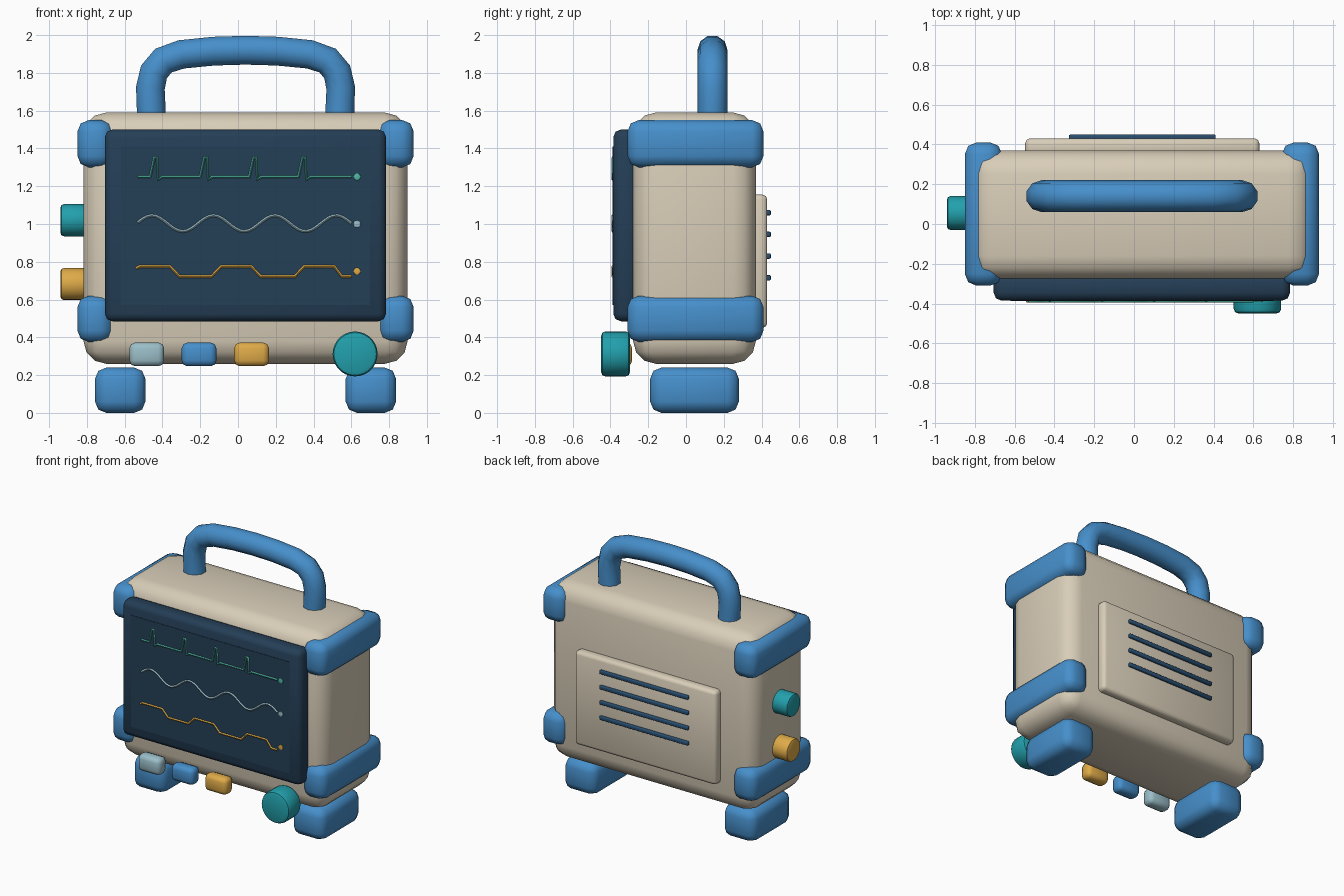
import bpy, bmesh, math
from mathutils import Matrix, Vector

if "Cube" in bpy.data.objects:
    bpy.data.objects.remove(bpy.data.objects["Cube"])


def mat(name, rgb):
    m = bpy.data.materials.new(name)
    lin = [(c / 255 / 12.92) if c < 10 else ((c / 255 + 0.055) / 1.055) ** 2.4 for c in rgb]
    m.diffuse_color = (*lin, 1)
    m.use_nodes = True
    m.node_tree.nodes["Principled BSDF"].inputs["Base Color"].default_value = m.diffuse_color
    return m


CREAM = mat("cream_shell", (216, 205, 184))
BLUE = mat("blue_rubber", (70, 143, 203))
NAVY = mat("navy_screen", (36, 62, 86))
TEAL = mat("teal_plastic", (34, 160, 172))
GOLD = mat("gold_plastic", (222, 170, 72))
PALE = mat("pale_blue", (155, 190, 200))
GREEN = mat("green_trace", (80, 184, 165))
VENT = mat("vent_blue", (40, 78, 112))
CX = 0.04  # shell centre line


def finish(ob, material, angle=60):
    ob.data.materials.clear()
    ob.data.materials.append(material)
    bpy.ops.object.select_all(action='DESELECT')
    ob.select_set(True)
    bpy.context.view_layer.objects.active = ob
    bpy.ops.object.shade_smooth_by_angle(angle=math.radians(angle))
    return ob


def from_bm(name, bm, material, angle=60):
    me = bpy.data.meshes.new(name)
    bm.to_mesh(me)
    bm.free()
    ob = bpy.data.objects.new(name, me)
    bpy.context.collection.objects.link(ob)
    return finish(ob, material, angle)


def box(name, x, y, z, material, bevel=0.0, segs=2):
    """Rounded box from (min, max) ranges."""
    bm = bmesh.new()
    bmesh.ops.create_cube(bm, size=1)
    for v in bm.verts:
        v.co = Vector([(r[0] + r[1]) / 2 + c * (r[1] - r[0]) for r, c in zip((x, y, z), v.co)])
    if bevel:
        bmesh.ops.bevel(bm, geom=bm.edges[:], offset=bevel, segments=segs,
                        profile=0.5, affect='EDGES', clamp_overlap=True)
    return from_bm(name, bm, material)


def knob(name, centre, axis, radius, depth, material, bevel=0.018, sides=28):
    """Disc with softened rims along the given axis."""
    bm = bmesh.new()
    bmesh.ops.create_cone(bm, cap_ends=True, segments=sides, radius1=radius,
                          radius2=radius, depth=depth)
    rims = [e for e in bm.edges if abs(e.verts[0].co.z - e.verts[1].co.z) < 1e-5]
    bmesh.ops.bevel(bm, geom=rims, offset=bevel, segments=2, profile=0.5, affect='EDGES')
    rot = Vector(axis).to_track_quat('Z', 'Y').to_matrix().to_4x4()
    bmesh.ops.transform(bm, matrix=Matrix.Translation(centre) @ rot, verts=bm.verts)
    return from_bm(name, bm, material, 40)


def tube(name, pts, radius, material, res):
    cu = bpy.data.curves.new(name, 'CURVE')
    cu.dimensions = '3D'
    cu.bevel_depth = radius
    cu.bevel_resolution = res
    cu.use_fill_caps = True
    sp = cu.splines.new('POLY')
    sp.points.add(len(pts) - 1)
    for p, co in zip(sp.points, pts):
        p.co = (*co, 1)
    ob = bpy.data.objects.new(name, cu)
    bpy.context.collection.objects.link(ob)
    bpy.ops.object.select_all(action='DESELECT')
    ob.select_set(True)
    bpy.context.view_layer.objects.active = ob
    bpy.ops.object.convert(target='MESH')
    return finish(bpy.context.view_layer.objects.active, material)


# Main shell
box("shell", (CX - 0.858, CX + 0.858), (-0.28, 0.37), (0.26, 1.59), CREAM, 0.12, 3)

# Corner guards and feet, mirrored about the shell centre
for side, s in (("left", -1), ("right", 1)):
    gx = sorted((CX + s * 0.703, CX + s * 0.89))
    box(f"upper_guard_{side}", gx, (-0.31, 0.41), (1.30, 1.55), BLUE, 0.06)
    box(f"lower_guard_{side}", gx, (-0.31, 0.41), (0.375, 0.62), BLUE, 0.06)
    fx = sorted((CX + s * 0.53, CX + s * 0.797))
    box(f"foot_{side}", fx, (-0.19, 0.28), (0.0, 0.24), BLUE, 0.06)

# Carry handle
half = [(0.498, 1.5), (0.5, 1.62), (0.504, 1.72), (0.485, 1.805),
        (0.435, 1.865), (0.34, 1.898), (0.17, 1.915)]
path = [(CX - x, 0.14, z) for x, z in half] + [(CX, 0.14, 1.92)]
path += [(CX + x, 0.14, z) for x, z in reversed(half)]
tube("handle", path, 0.08, BLUE, 3)

# Screen housing and display plate
box("screen_housing", (-0.705, 0.784), (-0.385, -0.25), (0.485, 1.50), NAVY, 0.04)
box("display", (-0.62, 0.70), (-0.388, -0.38), (0.57, 1.41), NAVY)

# Display traces
TY = -0.385
beat = [(-0.53, 1.25)]
for c in (-0.435, -0.17, 0.09, 0.35):
    beat += [(c - 0.03, 1.25), (c - 0.008, 1.352), (c + 0.006, 1.352),
             (c + 0.012, 1.235), (c + 0.035, 1.25)]
beat.append((0.60, 1.25))
wave = [(-0.53 + i * 1.13 / 48, 1.003 + 0.042 * math.cos((-0.53 + i * 1.13 / 48 + 0.455) * math.tau / 0.325))
        for i in range(49)]
steps = [(-0.54, 0.765), (-0.52, 0.775), (-0.36, 0.775), (-0.31, 0.722), (-0.14, 0.722),
         (-0.09, 0.775), (0.07, 0.775), (0.12, 0.722), (0.30, 0.722), (0.35, 0.775),
         (0.51, 0.775), (0.55, 0.722), (0.60, 0.722)]
for name, pts, m, z in (("pulse", beat, GREEN, 1.25), ("wave", wave, PALE, 1.0),
                        ("step", steps, GOLD, 0.75)):
    tube(f"{name}_trace", [(x, TY, zz) for x, zz in pts], 0.009, m, 1)
    knob(f"{name}_dot", (0.63, TY, z), (0, -1, 0), 0.019, 0.016, m, 0.003, 12)

# Front buttons and dial
for name, x0, m in (("pale", -0.575, PALE), ("blue", -0.298, BLUE), ("gold", -0.02, GOLD)):
    box(f"{name}_button", (x0, x0 + 0.184), (-0.38, -0.285), (0.247, 0.372), m, 0.03)
knob("dial", (0.62, -0.373, 0.312), (0, -1, 0), 0.119, 0.152, TEAL, 0.022)

# Side sockets
for name, z, m in (("teal", 1.02, TEAL), ("gold", 0.682, GOLD)):
    knob(f"{name}_socket", (-0.86, 0.055, z), (-1, 0, 0), 0.085, 0.16, m, 0.018, 20)

# Back panel and vent bars
box("back_panel", (-0.547, 0.63), (0.34, 0.43), (0.45, 1.155), CREAM, 0.025)
for i in range(4):
    z = 1.06 - 0.115 * i
    box(f"vent_bar_{i + 1}", (-0.327, 0.41), (0.42, 0.449), (z - 0.014, z + 0.014), VENT, 0.006)
